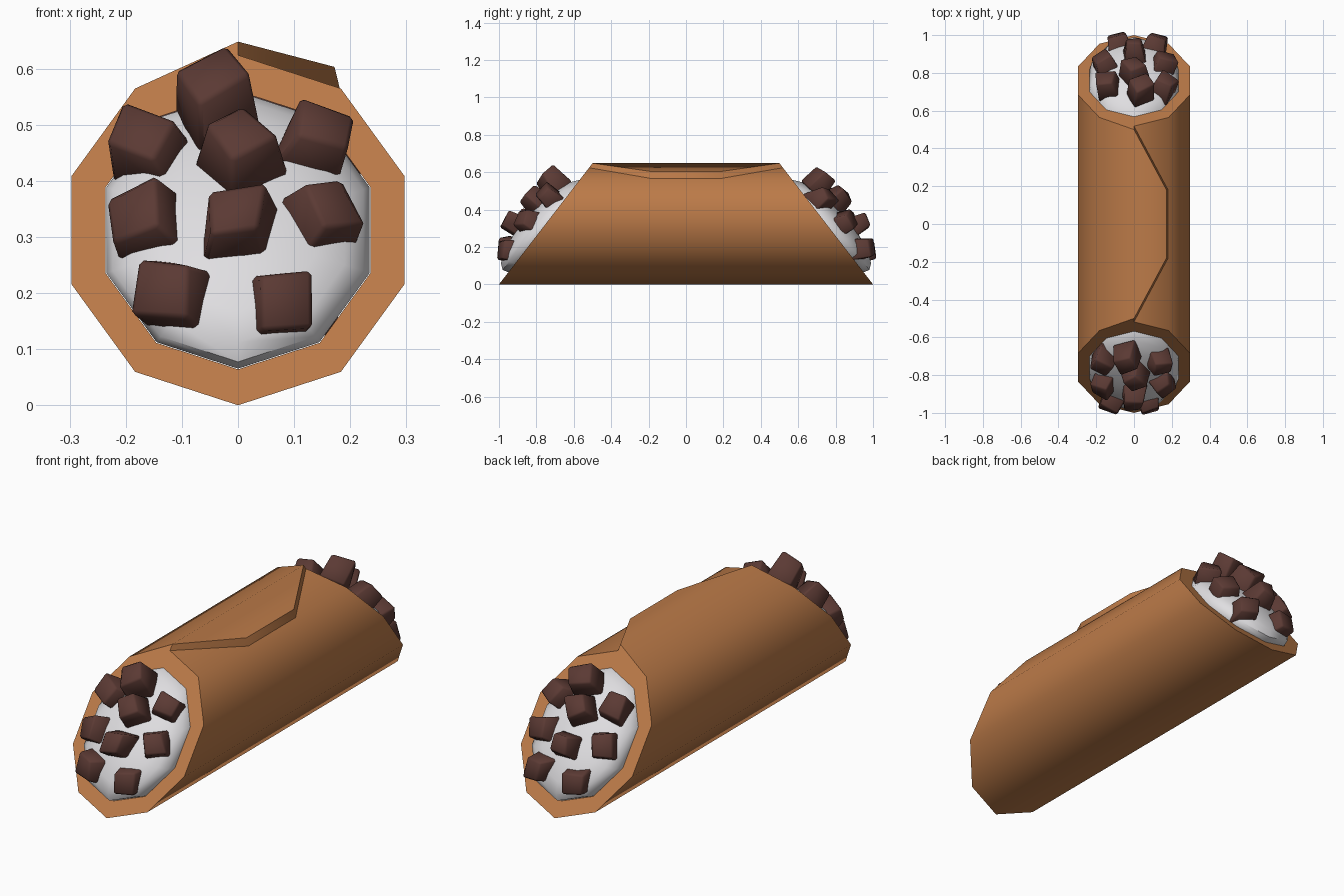
import bpy, bmesh, math, random
from mathutils import Vector, Matrix

if "Cube" in bpy.data.objects:
    bpy.data.objects.remove(bpy.data.objects["Cube"])

random.seed(4)
CZ, R_OUT, R_IN, SLOPE = 0.312, 0.312, 0.248, 0.772


def material(name, rgb):
    m = bpy.data.materials.new(name)
    m.diffuse_color = (*rgb, 1)
    m.use_nodes = True
    m.node_tree.nodes["Principled BSDF"].inputs["Base Color"].default_value = m.diffuse_color
    return m


PASTRY = material("baked pastry", (0.50, 0.195, 0.065))
CREAM = material("white cream", (0.74, 0.73, 0.75))
CHOC = material("dark chocolate", (0.105, 0.042, 0.034))


def finish(name, bm, mat, angle):
    bmesh.ops.recalc_face_normals(bm, faces=bm.faces)
    me = bpy.data.meshes.new(name)
    bm.to_mesh(me)
    bm.free()
    ob = bpy.data.objects.new(name, me)
    bpy.context.collection.objects.link(ob)
    me.materials.append(mat)
    bpy.ops.object.select_all(action='DESELECT')
    ob.select_set(True)
    bpy.context.view_layer.objects.active = ob
    bpy.ops.object.shade_smooth_by_angle(angle=math.radians(angle))
    return ob


def decagon(r):
    # starts at the top and goes round by the left side
    return [(-r * math.sin(i * math.tau / 10), CZ + r * math.cos(i * math.tau / 10))
            for i in range(10)]


def cut_y(z):
    # the slanted end plane of the tube
    return 1 - SLOPE * z


# Rolled shell: spiral outer profile, slanted ends, overlapping flap on top
bm = bmesh.new()
outer = decagon(R_OUT)
outer = [(0, 0.648)] + outer[1:] + [outer[0]]
inner = decagon(R_IN)
ends = []
for s in (-1, 1):
    o = [bm.verts.new((x, s * cut_y(z), z)) for x, z in outer]
    n = [bm.verts.new((x, s * cut_y(z), z)) for x, z in inner]
    n.append(n[0])
    tip = bm.verts.new((0.172, s * 0.18, 0.603))
    foot = bm.verts.new((0.182, s * 0.18, 0.562))
    for i in range(10):
        bm.faces.new((o[i], o[i + 1], n[i + 1], n[i]))
    bm.faces.new((o[0], o[10], foot, tip))
    ends.append((o, n, tip, foot))
(o0, n0, t0, f0), (o1, n1, t1, f1) = ends
for a, b in ((o0, o1), (n0, n1)):
    for i in range(10):
        bm.faces.new((a[i], a[i + 1], b[i + 1], b[i]))
bm.faces.new((o0[0], t0, t1, o1[0]))
bm.faces.new((t0, f0, f1, t1))
finish("pastry_shell", bm, PASTRY, 44)

# Cream filling: core with a rounded bulge at each end
bm = bmesh.new()
rings = []
steps = [18, 36, 54, 72, 90]
for s, angles in ((-1, steps), (1, steps[::-1])):
    for a in angles:
        r, bulge = math.sin(math.radians(a)), 0.13 * math.cos(math.radians(a))
        rings.append([bm.verts.new((x, s * (cut_y(z) + bulge), z))
                      for x, z in decagon(R_IN * 0.995 * r)])
for a, b in zip(rings, rings[1:]):
    for i in range(10):
        j = (i + 1) % 10
        bm.faces.new((a[i], a[j], b[j], b[i]))
for ring, s in ((rings[0], -1), (rings[-1], 1)):
    pole = bm.verts.new((0, s * (cut_y(CZ) + 0.135), CZ))
    for i in range(10):
        bm.faces.new((ring[i], ring[(i + 1) % 10], pole))
finish("cream_filling", bm, CREAM, 50)

# Chocolate chunks: x, y, z, roll in degrees (the other end is turned by 180)
CHUNKS = [
    (-0.04, -0.71, 0.545, 30), (0.00, -0.81, 0.45, 32), (0.14, -0.73, 0.465, -22),
    (-0.16, -0.72, 0.45, -8), (-0.16, -0.84, 0.325, 15), (0.00, -0.91, 0.32, 0),
    (0.15, -0.84, 0.325, 8), (-0.115, -0.93, 0.19, -6), (0.08, -0.935, 0.175, 4),
]


def chunk(name, x, y, z, roll, turn):
    b = bmesh.new()
    bmesh.ops.create_cube(b, size=0.125)
    for v in b.verts:
        if v.co.z > 0:
            v.co.xy *= 0.74
        v.co += Vector([random.uniform(-0.012, 0.012) for _ in range(3)])
    bmesh.ops.bevel(b, geom=b.edges[:], offset=0.008, segments=1, affect='EDGES')
    out = Vector((x * 2.2, -0.75, 0.35 + (z - CZ) * 2)).normalized()
    right = Vector((0, 0, 1)).cross(out).normalized()
    up = out.cross(right)
    rot = Matrix((right, up, out)).transposed().to_4x4()
    m = (Matrix.Rotation(turn, 4, 'Z') @ Matrix.Translation((x, y, z)) @ rot
         @ Matrix.Rotation(math.radians(roll), 4, 'Z'))
    b.transform(m)
    finish(name, b, CHOC, 48)


for side, turn in (("front", 0), ("back", math.pi)):
    for k, c in enumerate(CHUNKS):
        chunk(f"{side}_chocolate_chunk_{k + 1}", *c, turn)
